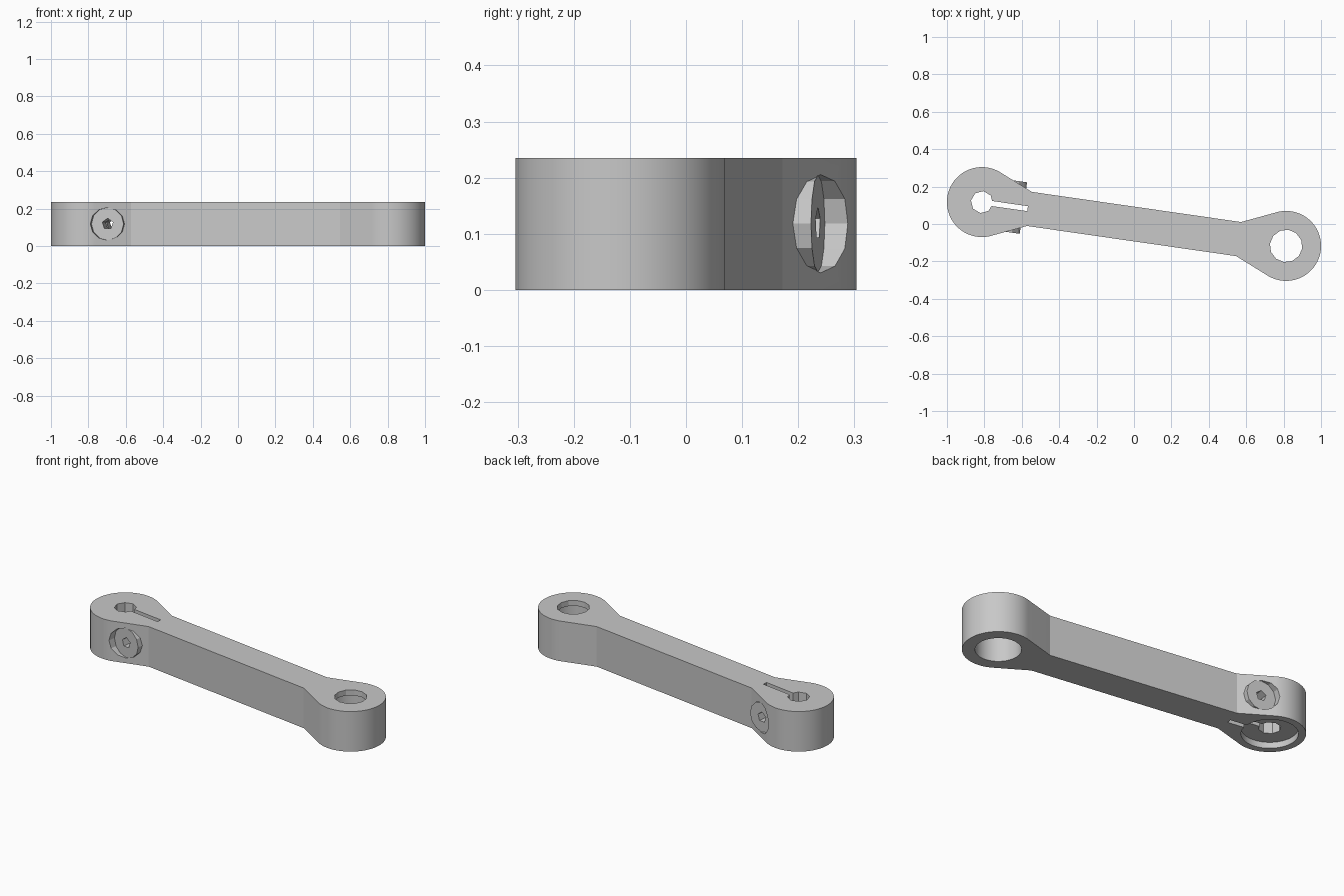
import bpy, bmesh
from math import radians, cos, sin, acos, atan2, hypot, pi
from mathutils import Matrix

if "Cube" in bpy.data.objects:
    bpy.data.objects.remove(bpy.data.objects["Cube"])

HEIGHT = 0.235
END = 0.8215       # distance of each ring centre from the middle
RING = 0.187       # outer ring radius
NECK, HALF = 0.565, 0.092
BOLT_X, BOLT_Z, BOLT_R, BOLT_END = -0.684, 0.118, 0.0865, 0.139

grey = bpy.data.materials.new("light grey")
grey.use_nodes = True
colour = (0.58, 0.58, 0.58, 1)
grey.diffuse_color = colour
grey.node_tree.nodes["Principled BSDF"].inputs["Base Color"].default_value = colour


def finish(name, bm):
    bmesh.ops.recalc_face_normals(bm, faces=bm.faces)
    mesh = bpy.data.meshes.new(name)
    bm.to_mesh(mesh)
    bm.free()
    mesh.materials.append(grey)
    ob = bpy.data.objects.new(name, mesh)
    bpy.context.collection.objects.link(ob)
    return ob


def cylinder(name, radius, sides, place, axis, low, high):
    """Cylinder along y or z, running from low to high."""
    bm = bmesh.new()
    mid = (low + high) / 2
    x, other = place
    if axis == "Z":
        matrix = Matrix.Translation((x, other, mid)) @ Matrix.Rotation(pi / 2, 4, "Z")
    else:
        matrix = Matrix.Translation((x, mid, other)) @ Matrix.Rotation(pi / 2, 4, "X")
    bmesh.ops.create_cone(bm, cap_ends=True, segments=sides, radius1=radius,
                          radius2=radius, depth=high - low, matrix=matrix)
    return finish(name, bm)


# Arm outline: two rings joined to a straight bar by tangent lines
reach = END - NECK
tangent = atan2(HALF, reach) + acos(RING / hypot(reach, HALF))
STEPS = 72
right_half = [(NECK, -HALF)]
for i in range(STEPS + 1):
    a = (pi - tangent) * (2 * i / STEPS - 1)
    right_half.append((END + RING * cos(a), RING * sin(a)))
right_half.append((NECK, HALF))
outline = right_half + [(-x, -y) for x, y in right_half]

bm = bmesh.new()
base = bm.faces.new([bm.verts.new((x, y, 0)) for x, y in outline])
top = bmesh.ops.extrude_face_region(bm, geom=[base])["geom"]
bmesh.ops.translate(bm, vec=(0, 0, HEIGHT),
                    verts=[g for g in top if isinstance(g, bmesh.types.BMVert)])
arm = finish("clamp_arm", bm)

# Helper solids, applied in order
steps = []
for side, low, high in (("front", -0.4, -BOLT_END + 0.001), ("back", BOLT_END - 0.001, 0.4)):
    steps.append(("DIFFERENCE", cylinder(side + "_bolt_seat", BOLT_R + 0.001, 12,
                                         (BOLT_X, BOLT_Z), "Y", low, high)))
steps.append(("UNION", cylinder("bolt_boss", BOLT_R, 12, (BOLT_X, BOLT_Z),
                                "Y", -BOLT_END, BOLT_END)))
for helper in (
    cylinder("bolt_bore", 0.03, 5, (BOLT_X, BOLT_Z), "Y", -0.4, 0.4),
    cylinder("shaft_hole", 0.059, 8, (-END, 0), "Z", -0.1, 0.4),
    cylinder("shaft_recess", 0.148, 64, (-END, 0), "Z", -0.1, 0.035),
    cylinder("pin_hole", 0.087, 12, (END, 0), "Z", -0.1, 0.4),
    cylinder("pin_socket", 0.12, 64, (END, 0), "Z", -0.1, HEIGHT - 0.032),
):
    steps.append(("DIFFERENCE", helper))

# Clamping slot from the shaft hole into the bar
bm = bmesh.new()
slot_end = -0.575
bmesh.ops.create_cube(bm, size=1, matrix=Matrix.Translation(
    ((slot_end - END) / 2, 0, 0.1)) @ Matrix.Diagonal((END + slot_end, 0.027, 0.6, 1)))
steps.append(("DIFFERENCE", finish("clamp_slot", bm)))

for operation, helper in steps:
    mod = arm.modifiers.new(helper.name, "BOOLEAN")
    mod.operation, mod.object, mod.solver = operation, helper, "EXACT"

# Bake the cuts, remove helpers and turn the arm to its resting angle
bpy.context.view_layer.update()
graph = bpy.context.evaluated_depsgraph_get()
baked = bpy.data.meshes.new_from_object(arm.evaluated_get(graph))
arm.modifiers.clear()
arm.data = baked
for _, helper in steps:
    bpy.data.objects.remove(helper)
arm.data.transform(Matrix.Rotation(radians(-8.2), 4, "Z"))

bpy.ops.object.select_all(action="DESELECT")
arm.select_set(True)
bpy.context.view_layer.objects.active = arm
bpy.ops.object.shade_smooth_by_angle(angle=radians(15))
